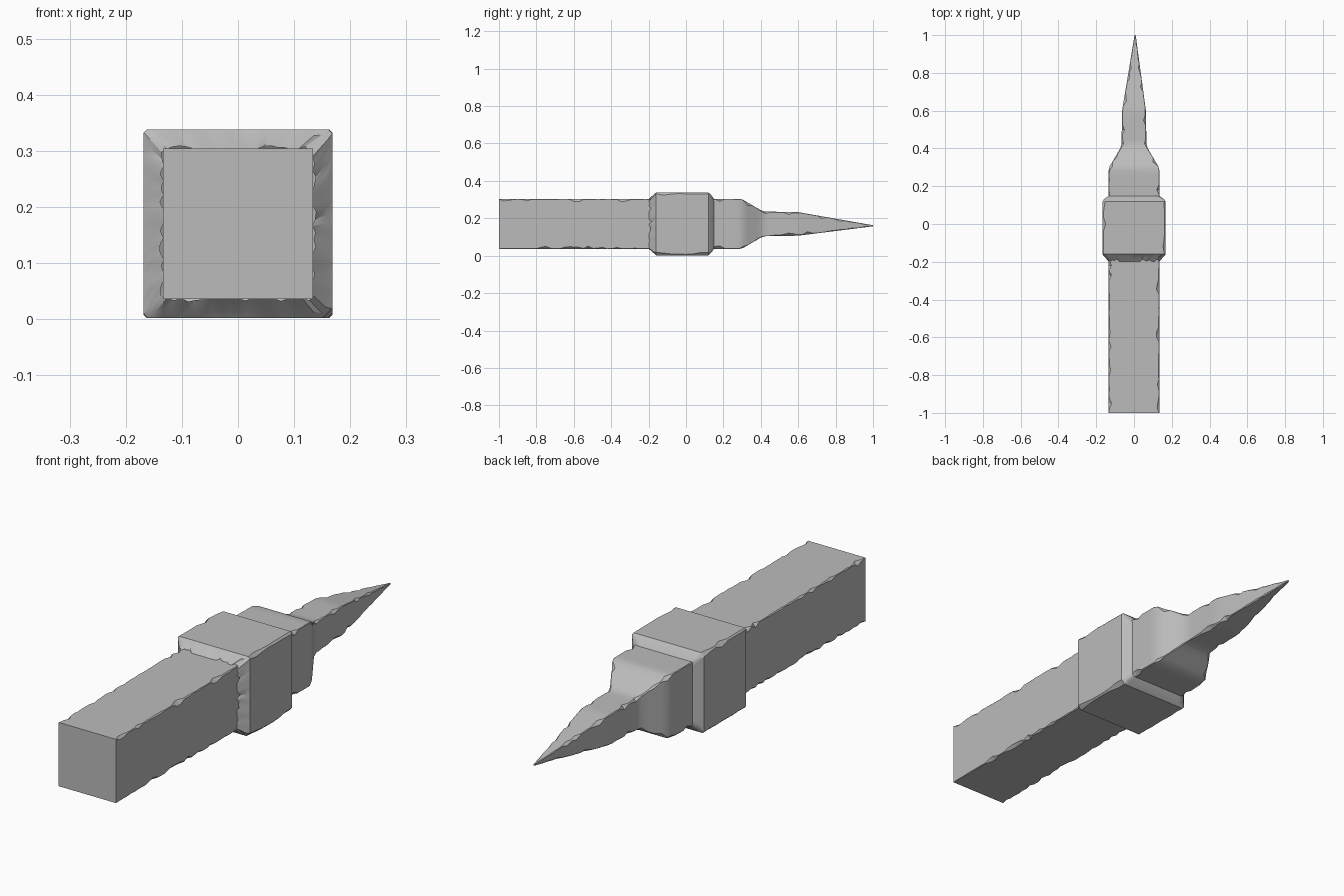
import bpy, bmesh, math, random

random.seed(4)
if "Cube" in bpy.data.objects:
    bpy.data.objects.remove(bpy.data.objects["Cube"], do_unlink=True)

stone = bpy.data.materials.new("grey_stone")
stone.use_nodes = True
GREY = (0.5, 0.5, 0.5, 1)
stone.diffuse_color = GREY
stone.node_tree.nodes["Principled BSDF"].inputs["Base Color"].default_value = GREY
stone.node_tree.nodes["Principled BSDF"].inputs["Roughness"].default_value = 0.8

CENTRE_Z = 0.17


def fill_in(profile, step):
    """Add in-between stations to a list of (y, half width)."""
    out = [profile[0]]
    for (y0, h0), (y1, h1) in zip(profile, profile[1:]):
        n = max(1, round((y1 - y0) / step))
        out += [(y0 + (y1 - y0) * i / n, h0 + (h1 - h0) * i / n) for i in range(1, n + 1)]
    return out


def chip():
    """Depth of wear on a corner: mostly slight, sometimes deep."""
    return random.uniform(0.008, 0.016) if random.random() < 0.25 else random.uniform(0.001, 0.005)


def worn_bar(name, profile, step=0.025, segs=1, cap_front=False, cap_back=False,
             ragged=(), base_chip=0.0, bend=lambda y: (0, 0)):
    """Loft worn square rings along y; ragged = {station: (toothed depth, growth)}."""
    stations = fill_in(profile, step)
    ragged = dict(ragged)
    bm = bmesh.new()
    rings = []
    for k, (y, h) in enumerate(stations):
        dx, dz = bend(y)
        clean = (cap_front and k == 0)
        cuts = [0.001 if clean else min(chip() + base_chip, 0.4 * h) for _ in range(4)]
        ring = []
        for side in range(4):
            a = side * math.pi / 2
            lo, hi = -h + cuts[side], h - cuts[(side + 1) % 4]
            for i in range(segs + 1):
                u, w, yy = lo + (hi - lo) * i / segs, h, y
                if k in ragged and random.random() < 0.45:
                    depth, growth = ragged[k]
                    yy += depth * random.uniform(0.3, 1)
                    w += growth * random.uniform(0.3, 1)
                x = u * math.cos(a) + w * math.sin(a)
                z = u * math.sin(a) - w * math.cos(a)
                ring.append(bm.verts.new((x + dx, yy, CENTRE_Z + z + dz)))
        rings.append(ring)
    n = len(rings[0])
    for r0, r1 in zip(rings, rings[1:]):
        for i in range(n):
            j = (i + 1) % n
            bm.faces.new((r0[i], r0[j], r1[j], r1[i]))
    if cap_front:
        bm.faces.new(rings[0])
    if cap_back:
        bm.faces.new(rings[-1])
    bmesh.ops.recalc_face_normals(bm, faces=bm.faces)
    mesh = bpy.data.meshes.new(name)
    bm.to_mesh(mesh)
    bm.free()
    mesh.materials.append(stone)
    obj = bpy.data.objects.new(name, mesh)
    bpy.context.collection.objects.link(obj)
    bpy.ops.object.select_all(action='DESELECT')
    obj.select_set(True)
    bpy.context.view_layer.objects.active = obj
    bpy.ops.object.shade_smooth_by_angle(angle=math.radians(30))


# Long square shaft
worn_bar("shaft", [(-1.0, 0.134), (-0.17, 0.134)], cap_front=True)

# Wider block with bevelled rims, toothed where it meets the shaft
worn_bar("collar",
         [(-0.2, 0.133), (-0.172, 0.157), (-0.16, 0.168), (0.12, 0.168), (0.134, 0.155), (0.15, 0.133)],
         step=0.04, segs=20, base_chip=0.004,
         ragged={0: (0.016, 0.006), 1: (0.006, 0.003)})

# Shoulder narrowing to a neck, then a long point
worn_bar("pointed_tip",
         [(0.13, 0.134), (0.285, 0.134), (0.305, 0.129), (0.40, 0.073), (0.425, 0.066),
          (0.60, 0.063), (1.0, 0.003)],
         cap_back=True,
         bend=lambda y: (0.006 * max(0, y - 0.6) / 0.4, -0.01 * max(0, y - 0.6) / 0.4))
